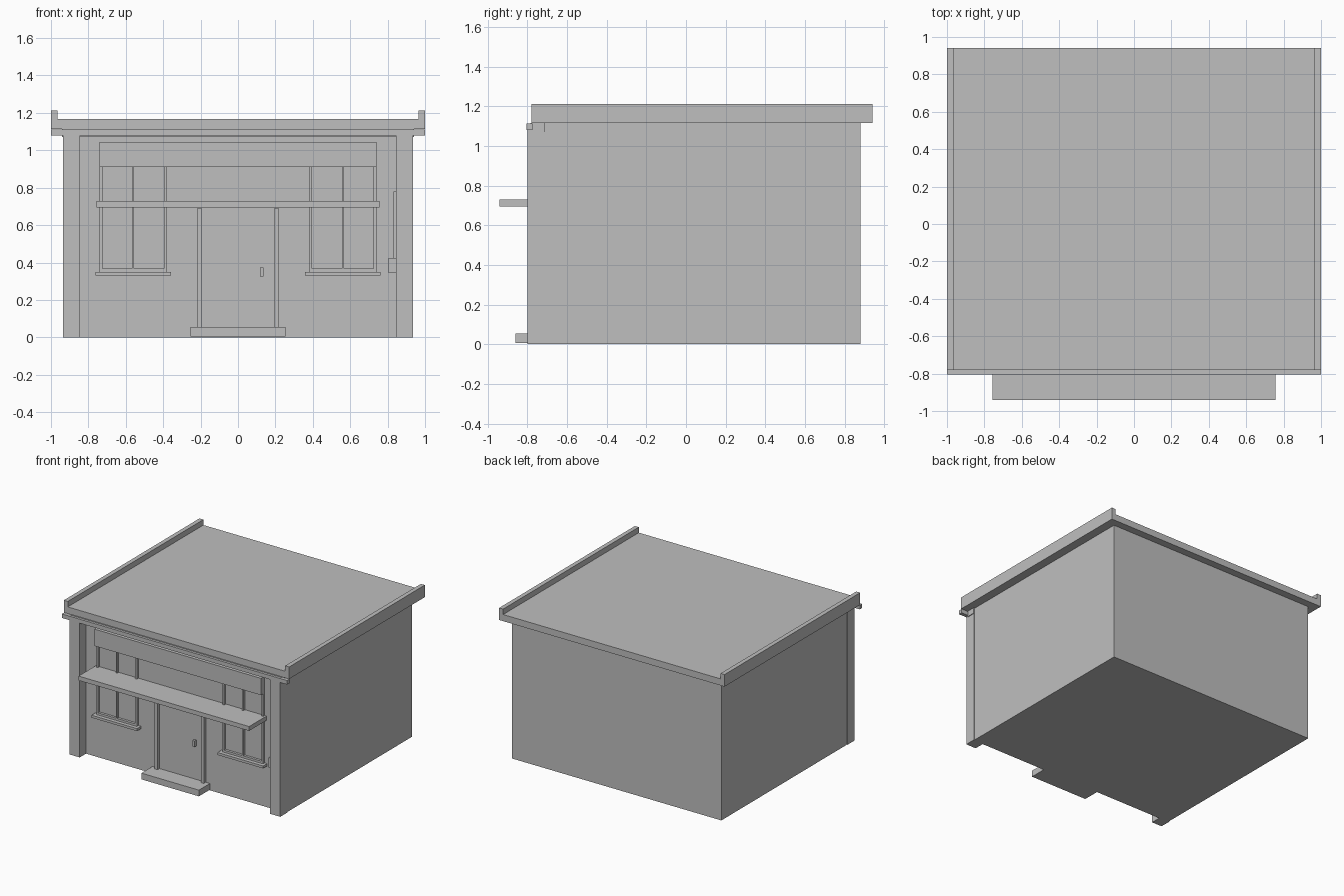
import bpy
import bmesh

cube = bpy.data.objects.get("Cube")
if cube:
    bpy.data.objects.remove(cube, do_unlink=True)

# One plain grey for the whole building
GREY = (0.52, 0.52, 0.52, 1.0)
grey = bpy.data.materials.new("plain_grey")
grey.use_nodes = True
grey.diffuse_color = GREY
grey.node_tree.nodes["Principled BSDF"].inputs["Base Color"].default_value = GREY

WALL = -0.72    # front wall plane
BURY = 0.01     # how far fittings are sunk into the wall


def add_object(name, bm):
    mesh = bpy.data.meshes.new(name)
    bm.to_mesh(mesh)
    bm.free()
    mesh.materials.append(grey)
    obj = bpy.data.objects.new(name, mesh)
    bpy.context.collection.objects.link(obj)
    return obj


def box(name, x, y, z):
    """Box between the given (low, high) pairs."""
    bm = bmesh.new()
    bmesh.ops.create_cube(bm, size=1)
    for v in bm.verts:
        v.co = [(a + b) / 2 + c * (b - a) for c, (a, b) in zip(v.co, (x, y, z))]
    return add_object(name, bm)


def fitting(name, x, z, depth):
    """Box standing out from the front wall."""
    return box(name, x, (WALL - depth, WALL + BURY), z)


def pair(name, x, make):
    """The same part on the left (+x) and the right (-x)."""
    make("left_" + name, x)
    make("right_" + name, (-x[1], -x[0]))


# Main body
box("building_body", (-0.93, 0.93), (WALL, 0.88), (0, 1.12))

# Roof: one channel-shaped profile with raised side edges, drawn front to back
half = [(1, 1.115), (1, 1.212), (0.965, 1.212), (0.965, 1.168)]
outline = half + [(-x, z) for x, z in reversed(half)]
bm = bmesh.new()
face = bm.faces.new([bm.verts.new((x, -0.78, z)) for x, z in outline])
new = bmesh.ops.extrude_face_region(bm, geom=[face])["geom"]
bmesh.ops.translate(bm, vec=(0, 1.72, 0),
                    verts=[g for g in new if isinstance(g, bmesh.types.BMVert)])
bmesh.ops.recalc_face_normals(bm, faces=bm.faces)
add_object("roof", bm)

# Corner pillars, lintel and cornice
pair("pillar", (0.845, 0.935),
     lambda n, x: box(n, x, (-0.80, WALL + BURY), (0, 1.08)))
box("lintel", (-0.94, 0.94), (-0.785, WALL + BURY), (1.07, 1.116))
box("cornice", (-1, 1), (-0.805, -0.775), (1.08, 1.112))

# Sign board and canopy
fitting("sign_board", (-0.74, 0.74), (0.91, 1.045), 0.045)
fitting("canopy", (-0.757, 0.757), (0.695, 0.73), 0.22)

# Windows
for x in ((0.725, 0.74), (0.555, 0.567), (0.38, 0.395)):
    pair("window_upright", x, lambda n, x: fitting(n, x, (0.35, 0.91), 0.02))
pair("window_bottom_rail", (0.38, 0.74), lambda n, x: fitting(n, x, (0.35, 0.367), 0.02))
pair("window_sill", (0.357, 0.762), lambda n, x: fitting(n, x, (0.33, 0.35), 0.05))

# Doorway
pair("door_post", (0.193, 0.218), lambda n, x: fitting(n, x, (0.05, 0.69), 0.025))
fitting("door_handle", (0.118, 0.137), (0.325, 0.373), 0.025)
fitting("doorstep", (-0.255, 0.255), (0.005, 0.055), 0.14)

# Meter box and its pipe beside the left pillar
fitting("meter_box", (0.805, 0.848), (0.345, 0.425), 0.04)
fitting("meter_pipe", (0.832, 0.848), (0.42, 0.78), 0.025)
